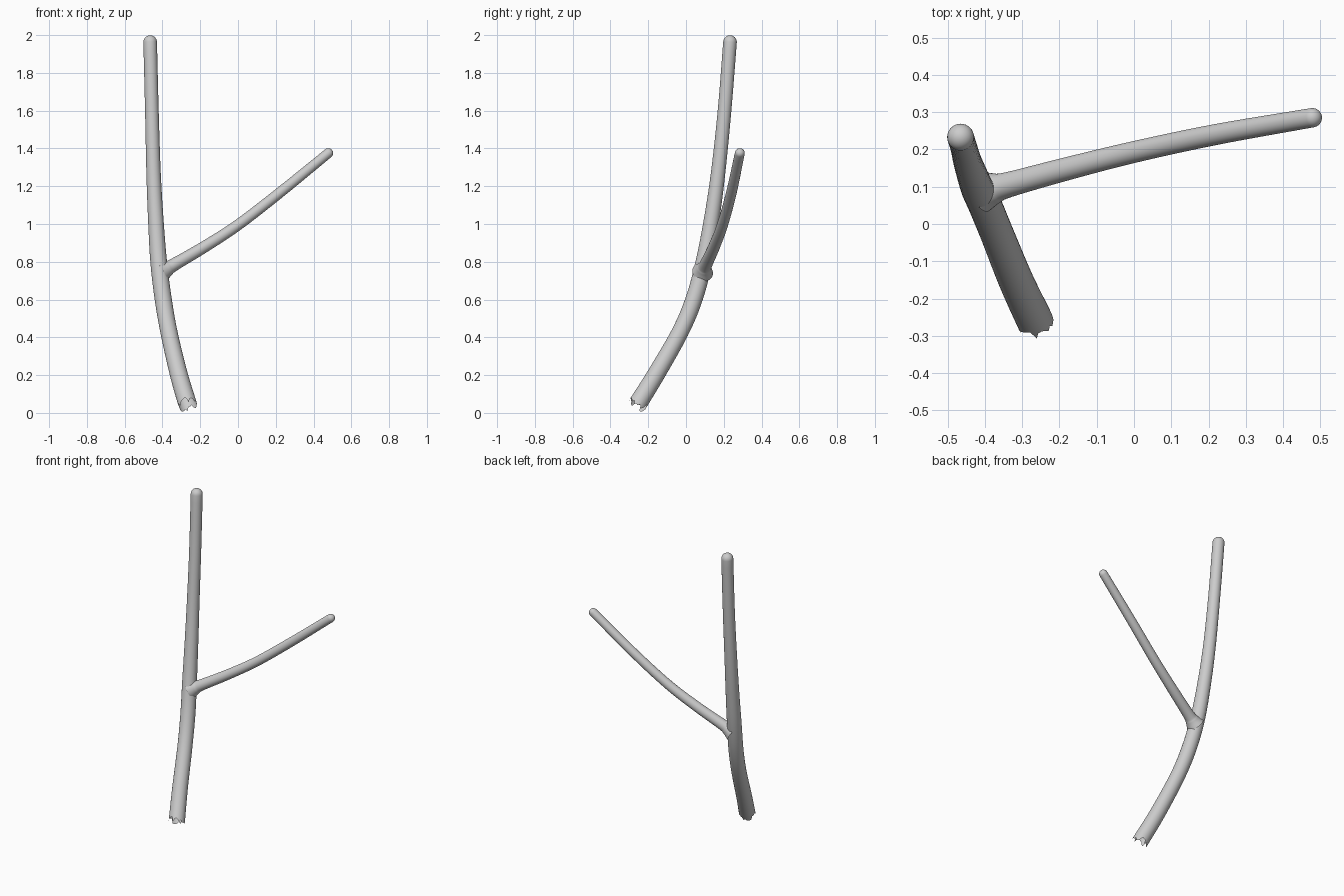
import bpy, bmesh, math, random
from mathutils import Vector

if "Cube" in bpy.data.objects:
    bpy.data.objects.remove(bpy.data.objects["Cube"])

random.seed(4)
SIDES = 32


def spline(pts, steps):
    """Catmull-Rom through (x, y, z, radius) points."""
    p = [Vector(q) for q in pts]
    p = [p[0] * 2 - p[1]] + p + [p[-1] * 2 - p[-2]]
    out = []
    for i in range(1, len(p) - 2):
        a, b, c, d = p[i - 1:i + 3]
        for k in range(steps):
            t = k / steps
            out.append(0.5 * (2 * b + (c - a) * t + (2 * a - 5 * b + 4 * c - d) * t ** 2
                              + (3 * b - a - 3 * c + d) * t ** 3))
    return out + [p[-2]]


def limb(name, pts, ragged=0.0, steps=8):
    """Round tapering tube with an open base and a domed tip."""
    path = spline(pts, steps)
    pos = [q.xyz for q in path]
    n = len(pos)
    rings = []
    for i in range(n):
        tan = (pos[min(i + 1, n - 1)] - pos[max(i - 1, 0)]).normalized()
        rings.append((pos[i], path[i].w, tan))
    # domed tip
    end, r, tan = rings[-1]
    for k in range(1, 7):
        a = k / 7 * math.pi / 2
        rings.append((end + tan * r * math.sin(a), r * math.cos(a), tan))

    bm = bmesh.new()
    loops = []
    for i, (c, rad, t) in enumerate(rings):
        u = Vector((0, 1, 0)).cross(t).normalized()
        v = t.cross(u)
        loop = []
        for s in range(SIDES):
            a = 2 * math.pi * s / SIDES
            co = c + (u * math.cos(a) + v * math.sin(a)) * rad
            if i == 0:
                co += t * random.uniform(-ragged, ragged)
            loop.append(bm.verts.new(co))
        loops.append(loop)
    for lo, hi in zip(loops, loops[1:]):
        for s in range(SIDES):
            e = (s + 1) % SIDES
            bm.faces.new((lo[s], lo[e], hi[e], hi[s]))
    tip = bm.verts.new(end + tan * r)
    for s in range(SIDES):
        bm.faces.new((loops[-1][s], loops[-1][(s + 1) % SIDES], tip))
    bm.normal_update()
    for f in bm.faces:
        f.smooth = True
    me = bpy.data.meshes.new(name)
    bm.to_mesh(me)
    bm.free()
    ob = bpy.data.objects.new(name, me)
    bpy.context.collection.objects.link(ob)
    return ob


# main stem, broken off raggedly at the bottom
limb("main_stem", [
    (-0.267, -0.257, 0.045, 0.049),
    (-0.315, -0.155, 0.21, 0.047),
    (-0.366, -0.03, 0.43, 0.045),
    (-0.397, 0.045, 0.61, 0.045),
    (-0.420, 0.095, 0.80, 0.044),
    (-0.435, 0.135, 1.02, 0.041),
    (-0.447, 0.170, 1.27, 0.038),
    (-0.456, 0.204, 1.60, 0.036),
    (-0.465, 0.233, 1.963, 0.036)], ragged=0.02)

# side branch with a flared collar where it leaves the stem
limb("side_branch", [
    (-0.405, 0.088, 0.745, 0.056),
    (-0.372, 0.096, 0.765, 0.041),
    (-0.335, 0.106, 0.787, 0.034),
    (-0.18, 0.148, 0.878, 0.031),
    (0.0, 0.193, 0.995, 0.029),
    (0.22, 0.240, 1.165, 0.028),
    (0.478, 0.285, 1.375, 0.026)])
